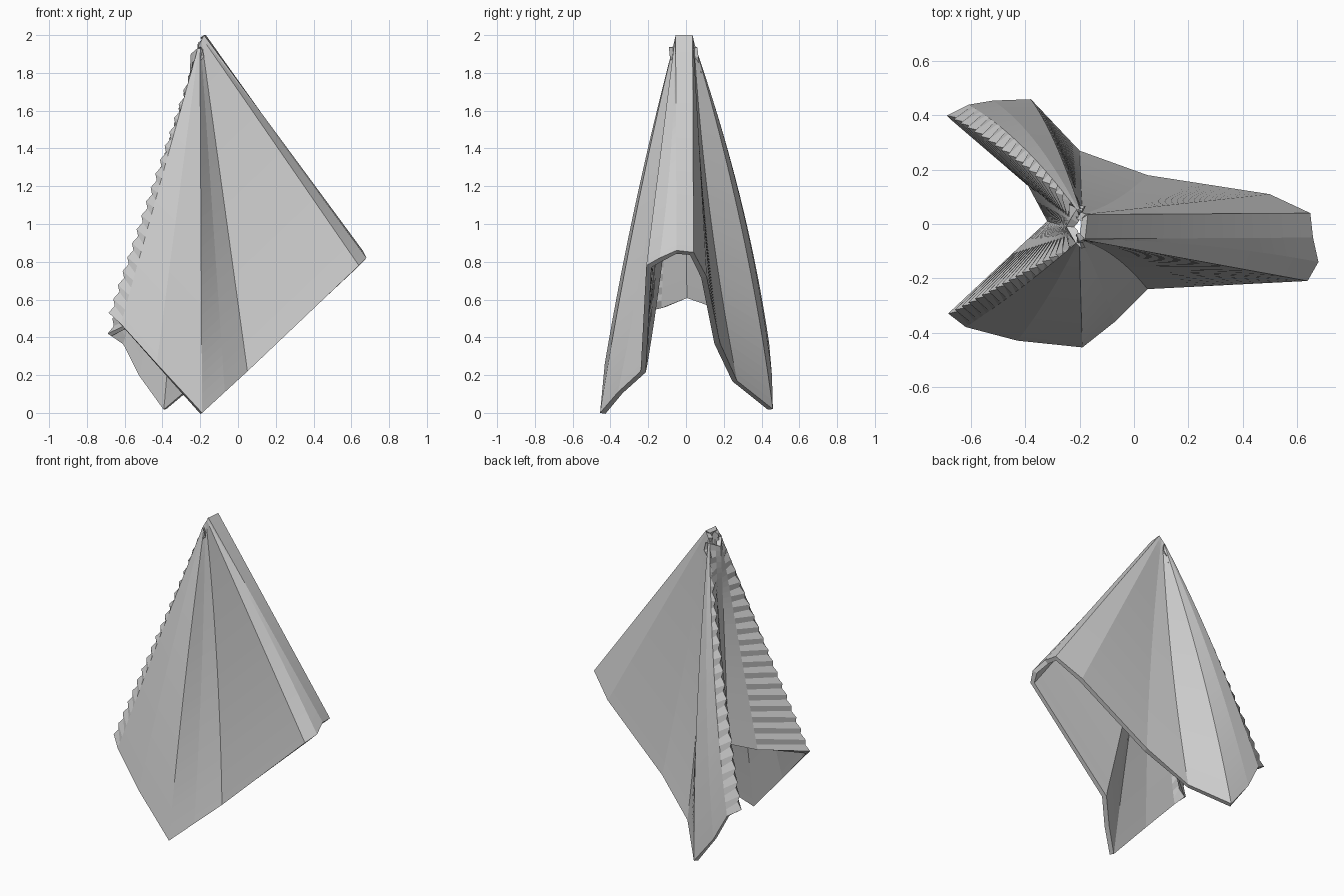
import bpy, bmesh
from mathutils import Vector

if "Cube" in bpy.data.objects:
    bpy.data.objects.remove(bpy.data.objects["Cube"])

ROWS = 38

# hem corners as (x, y, z, sideways bow at mid height), going round the cloth
RIDGE = [(.65, .04, .85, 0), (.66, -.05, .86, 0), (.68, -.14, .82, .02), (.64, -.21, .78, 0)]
FRONT = [(.05, -.24, .22, .03), (-.07, -.36, .11, .02), (-.19, -.455, 0, -.02),
         (-.43, -.43, .26, -.02), (-.62, -.38, .47, -.01), (-.685, -.33, .53, 0)]
PLEAT = [(-.45, -.11, .56, 0), (-.32, .01, .61, 0), (-.39, .14, .56, 0)]
BACK = [(-.69, .40, .42, .02), (-.61, .44, .37, .04), (-.52, .455, .20, .05),
        (-.38, .46, .02, .04), (-.20, .27, .17, -.03), (.05, .18, .37, -.02), (.50, .11, .72, 0)]
HEM = RIDGE + FRONT + PLEAT + BACK
N = len(HEM)
FRONT_FOLD = len(RIDGE + FRONT) - 1
BACK_FOLD = FRONT_FOLD + len(PLEAT) + 1

# small ring at the tip: a few corners, the rest spaced evenly between them
TIP = [(0, Vector((-.17, .035, 2))), (1, Vector((-.18, -.055, 2))),
       (FRONT_FOLD, Vector((-.215, -.07, 1.93))), (FRONT_FOLD + 2, Vector((-.25, -.01, 1.9))),
       (BACK_FOLD, Vector((-.215, .05, 1.93)))]
TIP.append((N, TIP[0][1]))


def tip_point(i):
    for (i0, a), (i1, b) in zip(TIP, TIP[1:]):
        if i0 <= i < i1:
            return a.lerp(b, (i - i0) / (i1 - i0))


def ray_point(i, r):
    t = r / ROWS
    p = tip_point(i).lerp(Vector(HEM[i][:3]), t)
    p.y += HEM[i][3] * 4 * t * (1 - t)
    # serrated fold edges on the two left arms
    if i in (FRONT_FOLD, BACK_FOLD) and r % 2 and r < ROWS:
        p.x += .02
    return p


# folded cloth: closed pleated tube fanning from the tip
bm = bmesh.new()
cols = [[bm.verts.new(ray_point(i, r)) for r in range(ROWS + 1)] for i in range(N)]
for i, a in enumerate(cols):
    b = cols[(i + 1) % N]
    for r in range(ROWS):
        bm.faces.new((a[r], b[r], b[r + 1], a[r + 1]))
mesh = bpy.data.meshes.new("folded_cloth")
bm.to_mesh(mesh)
bm.free()
cloth = bpy.data.objects.new("folded_cloth", mesh)
bpy.context.collection.objects.link(cloth)

# fabric thickness
solid = cloth.modifiers.new("fabric_thickness", 'SOLIDIFY')
solid.thickness = .03
solid.offset = -1
